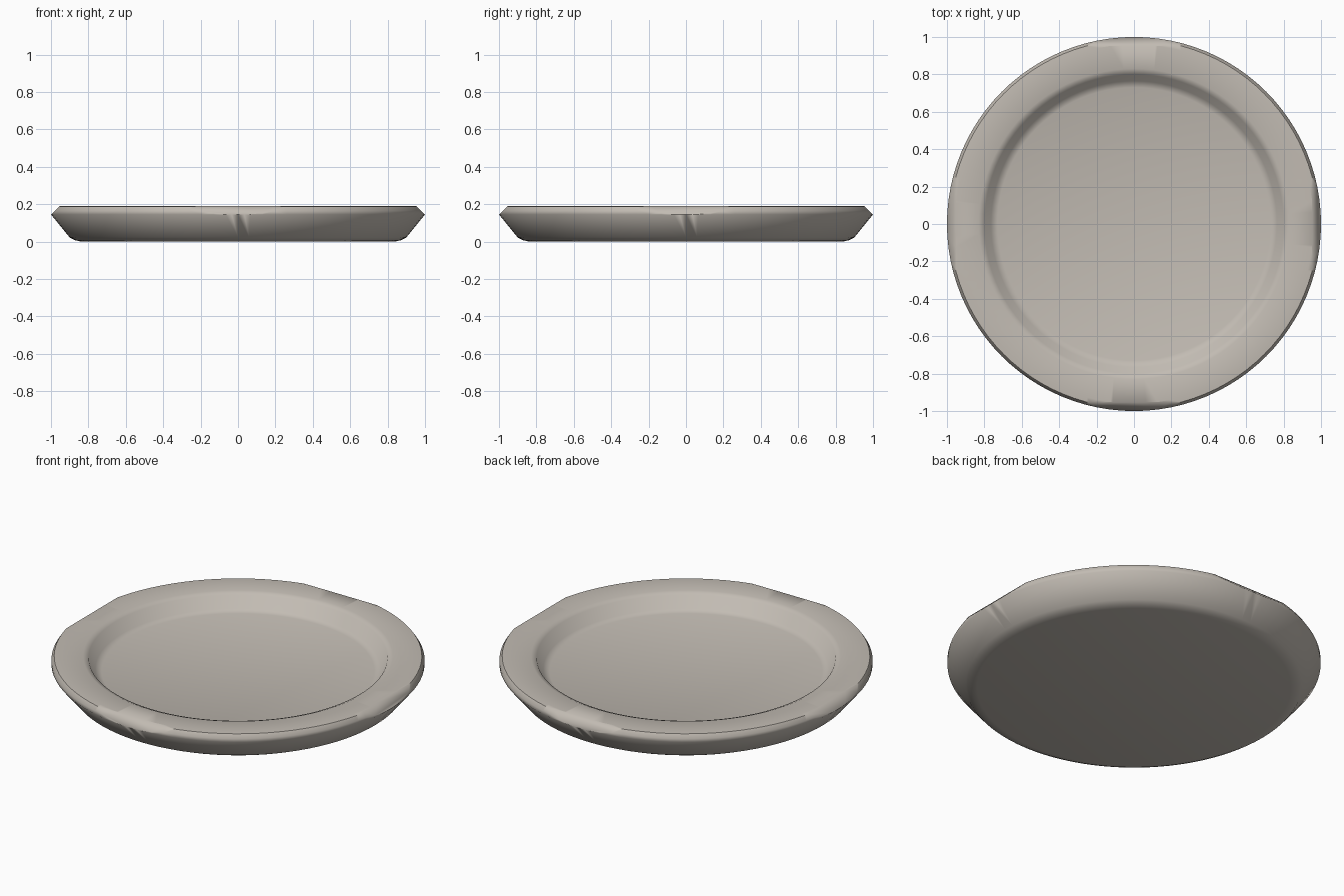
import bpy, bmesh, math
from mathutils import Vector, Matrix

cube = bpy.data.objects.get("Cube")
if cube:
    bpy.data.objects.remove(cube, do_unlink=True)

# Single stoneware colour
clay = bpy.data.materials.new("warm_grey_clay")
clay.use_nodes = True
colour = (0.54, 0.50, 0.45, 1)
clay.diffuse_color = colour
clay.node_tree.nodes["Principled BSDF"].inputs["Base Color"].default_value = colour

# Plate cross-section (radius, height), from the underside round to the floor
PROFILE = [(0, 0), (0.84, 0), (0.87, 0.007), (0.9, 0.022), (1.0, 0.145),
           (1.0, 0.165), (0.985, 0.188), (0.96, 0.19), (0.83, 0.19),
           (0.80, 0.178), (0.765, 0.112), (0.73, 0.1), (0, 0.1)]
SEGMENTS = 96

bm = bmesh.new()
points = [bm.verts.new((r, 0, z)) for r, z in PROFILE]
edges = [bm.edges.new(pair) for pair in zip(points, points[1:])]
bmesh.ops.spin(bm, geom=points + edges, cent=(0, 0, 0), axis=(0, 0, 1),
               angle=2 * math.pi, steps=SEGMENTS, use_duplicate=False)
bmesh.ops.remove_doubles(bm, verts=bm.verts, dist=0.0005)
bmesh.ops.recalc_face_normals(bm, faces=bm.faces)

# Four flats worn into the upper rim
for quarter in range(4):
    turn = Matrix.Rotation(quarter * math.pi / 2, 3, 'Z')
    cut = bmesh.ops.bisect_plane(
        bm, geom=bm.verts[:] + bm.edges[:] + bm.faces[:], dist=0.0001,
        plane_co=turn @ Vector((0.953, 0, 0.19)),
        plane_no=turn @ Vector((0.7, 0, 0.714)), clear_outer=True)
    rim = [g for g in cut["geom_cut"]
           if isinstance(g, bmesh.types.BMEdge) and g.is_boundary]
    bmesh.ops.holes_fill(bm, edges=rim, sides=0)

bmesh.ops.recalc_face_normals(bm, faces=bm.faces)
mesh = bpy.data.meshes.new("plate")
bm.to_mesh(mesh)
bm.free()
mesh.materials.append(clay)
plate = bpy.data.objects.new("plate", mesh)
bpy.context.collection.objects.link(plate)

# Soft shading over the rounded lip and foot
bpy.ops.object.select_all(action='DESELECT')
plate.select_set(True)
bpy.context.view_layer.objects.active = plate
bpy.ops.object.shade_smooth_by_angle(angle=math.radians(50))
